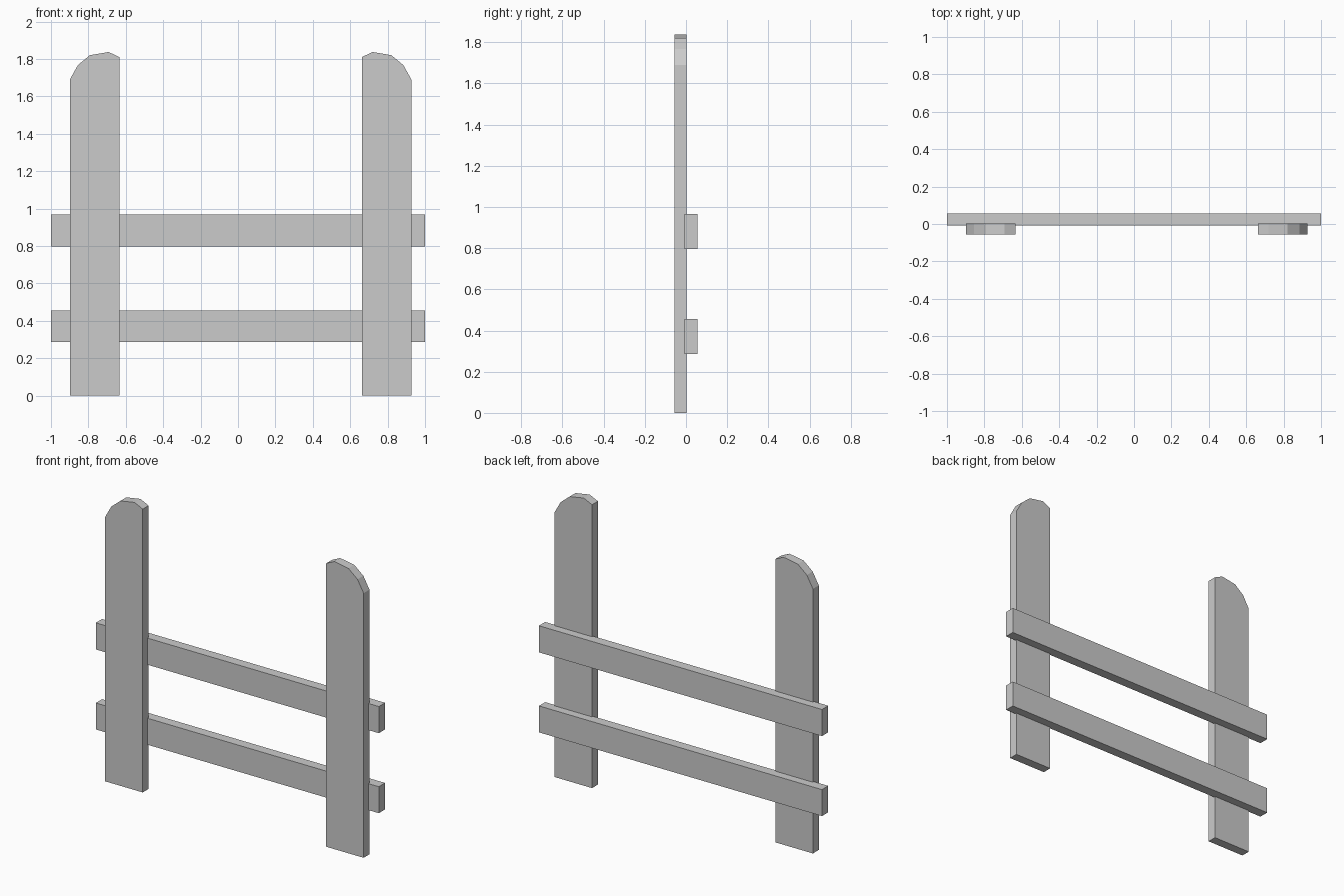
import bpy, bmesh
from mathutils import Vector

if "Cube" in bpy.data.objects:
    bpy.data.objects.remove(bpy.data.objects["Cube"])


def extruded(name, outline, y0, y1):
    """Solid from an x/z outline, extruded from y0 to y1."""
    bm = bmesh.new()
    face = bm.faces.new([bm.verts.new((x, y0, z)) for x, z in outline])
    new = bmesh.ops.extrude_face_region(bm, geom=[face])["geom"]
    verts = [g for g in new if isinstance(g, bmesh.types.BMVert)]
    bmesh.ops.translate(bm, verts=verts, vec=Vector((0, y1 - y0, 0)))
    bmesh.ops.recalc_face_normals(bm, faces=bm.faces)
    mesh = bpy.data.meshes.new(name)
    bm.to_mesh(mesh)
    bm.free()
    obj = bpy.data.objects.new(name, mesh)
    bpy.context.collection.objects.link(obj)
    return obj


# Posts: offsets from the pair's centre line, faceted off-centre round top
CENTRE = 0.014
POST = [(0.648, 0), (0.913, 0), (0.913, 1.69), (0.87, 1.767),
        (0.806, 1.82), (0.706, 1.837), (0.648, 1.81)]
for side, sign in (("left", -1), ("right", 1)):
    extruded(side + "_post", [(CENTRE + sign * x, z) for x, z in POST],
             -0.056, 0.003)

# Rails behind the posts
for name, z0, z1 in (("lower_rail", 0.286, 0.455), ("upper_rail", 0.797, 0.967)):
    extruded(name, [(-1, z0), (1, z0), (1, z1), (-1, z1)], -0.007, 0.056)
